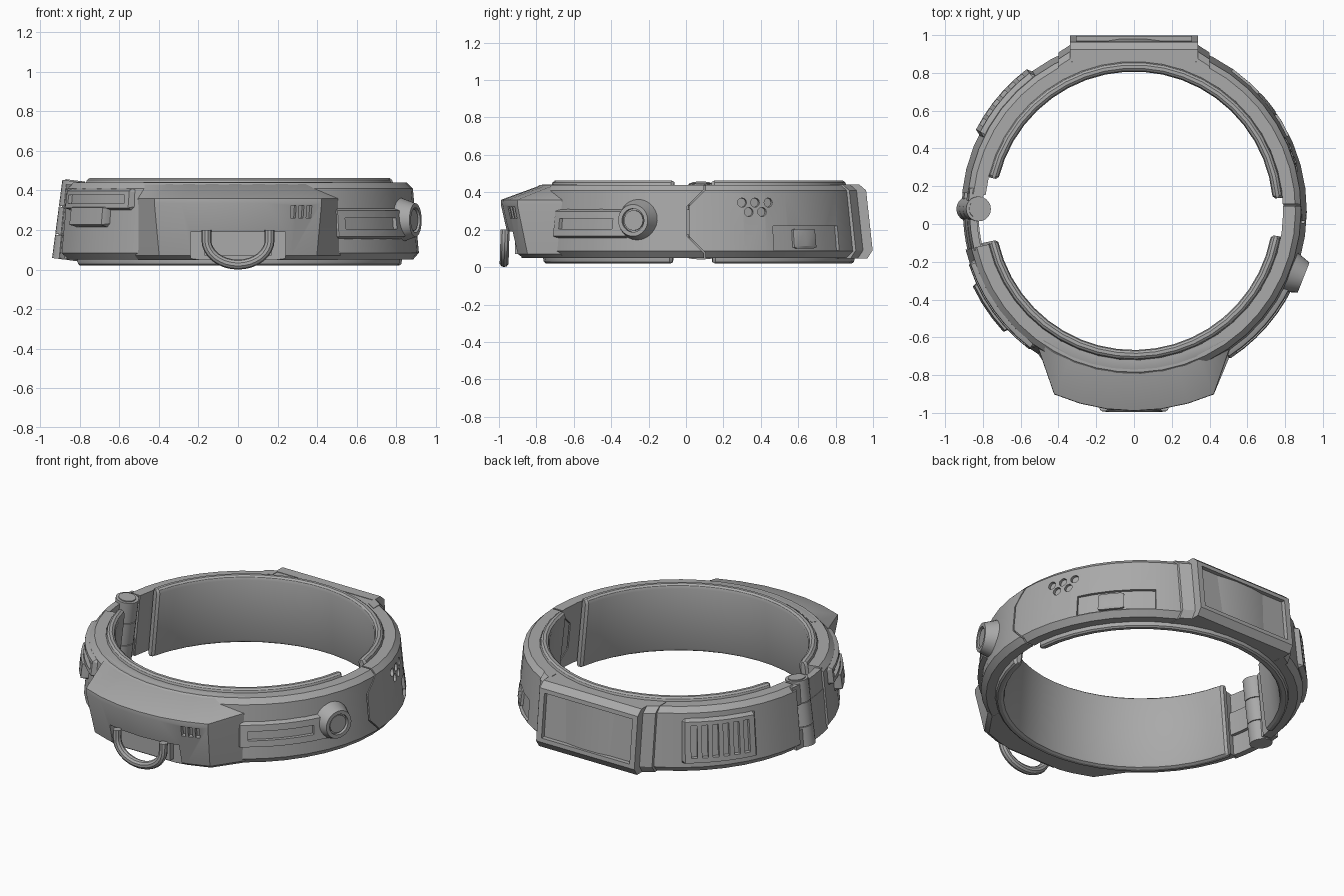
import bpy, bmesh, math
from mathutils import Vector, Matrix

if "Cube" in bpy.data.objects:
    bpy.data.objects.remove(bpy.data.objects["Cube"])

CY = 0.07  # ring centre in y
GREY = bpy.data.materials.new("plain grey")
GREY.diffuse_color = (0.4, 0.4, 0.4, 1)
GREY.use_nodes = True
GREY.node_tree.nodes["Principled BSDF"].inputs["Base Color"].default_value = GREY.diffuse_color


def polar(r, z, a):
    t = math.radians(a)
    return Vector((r * math.cos(t), CY + r * math.sin(t), z))


def rw(z):
    # radius of the slightly conical outer wall
    return 0.923 - 0.094 * z


def make(name, bm):
    bmesh.ops.recalc_face_normals(bm, faces=bm.faces[:])
    me = bpy.data.meshes.new(name)
    bm.to_mesh(me)
    bm.free()
    me.materials.append(GREY)
    ob = bpy.data.objects.new(name, me)
    bpy.context.collection.objects.link(ob)
    return ob


def loft(name, sections):
    bm = bmesh.new()
    rows = [[bm.verts.new(p) for p in s] for s in sections]
    n = len(rows[0])
    for a, b in zip(rows, rows[1:]):
        for i in range(n):
            j = (i + 1) % n
            bm.faces.new((a[i], a[j], b[j], b[i]))
    bm.faces.new(rows[0])
    bm.faces.new(rows[-1][::-1])
    return make(name, bm)


def arc(name, prof, a0, a1, step=8):
    n = max(1, round((a1 - a0) / step))
    return loft(name, [[polar(r, z, a0 + (a1 - a0) * i / n) for r, z in prof]
                       for i in range(n + 1)])


def panel(name, z0, z1, a0, a1, h, e=1.2, b=0.012):
    # raised plate on the wall with sloped edges
    def sec(a, k, s):
        lo, hi = z0 + s, z1 - s
        prof = [(rw(lo) - .04, lo), (rw(lo) - .003, lo), (rw(lo) + k, lo + b),
                (rw(hi) + k, hi - b), (rw(hi) - .003, hi), (rw(hi) - .04, hi)]
        return [polar(r, z, a) for r, z in prof]
    n = max(2, round((a1 - a0) / 6))
    mids = [sec(a0 + e + (a1 - a0 - 2 * e) * i / n, h, 0) for i in range(n + 1)]
    return loft(name, [sec(a0, -.003, b / 2)] + mids + [sec(a1, -.003, b / 2)])


def slot(z0, z1, a0, a1, base, far=1.2):
    # curved cutter, floor at base above or below the wall
    return arc("cutter", [(rw(z0) + base, z0), (far, z0), (far, z1), (rw(z1) + base, z1)], a0, a1, 6)


def box(name, lo, hi):
    return loft(name, [[(x, lo[1], lo[2]), (x, hi[1], lo[2]), (x, hi[1], hi[2]), (x, lo[1], hi[2])]
                       for x in (lo[0], hi[0])])


def tube(name, p0, p1, r0, r1, seg=24):
    p0, p1 = Vector(p0), Vector(p1)
    d = p1 - p0
    m = Matrix.Translation((p0 + p1) / 2) @ d.to_track_quat('Z', 'Y').to_matrix().to_4x4()
    bm = bmesh.new()
    bmesh.ops.create_cone(bm, cap_ends=True, segments=seg, radius1=r0, radius2=r1,
                          depth=d.length, matrix=m)
    return make(name, bm)


def cut(ob, cutters):
    for c in cutters:
        mod = ob.modifiers.new("cut", 'BOOLEAN')
        mod.object, mod.operation, mod.solver = c, 'DIFFERENCE', 'EXACT'
    dg = bpy.context.evaluated_depsgraph_get()
    me = bpy.data.meshes.new_from_object(ob.evaluated_get(dg))
    ob.modifiers.clear()
    ob.data = me
    for c in cutters:
        bpy.data.objects.remove(c)


# main band, open at the hinge on the left
band = arc("band", [(.79, .44), (.855, .44), (rw(.41), .41), (rw(.085), .085),
                    (.885, .05), (.83, .05)], -167, 174, 8)
# stepped seam on the right
line = [(.1, .6), (.1, .415), (.01, .325), (.01, .165), (.1, .075), (.1, -.1)]
seam = loft("cutter", [[(x, y - .005, z) for y, z in line] +
                       [(x, y + .005, z) for y, z in reversed(line)] for x in (.7, 1.1)])
cuts = [seam, slot(.09, .22, 26, 55, -.018)]
# five round holes
for y, z in ((.30, .345), (.37, .345), (.44, .345), (.335, .295), (.405, .295)):
    a = math.degrees(math.asin((y - CY) / .89))
    cuts.append(tube("cutter", polar(rw(z) - .02, z, a), polar(rw(z) + .03, z, a), .024, .026, 12))
cut(band, cuts)
panel("recess_key", .10, .205, 34, 43.5, .002)

# soft inner liners
liner = [(.737, .435), (.743, .453), (.755, .462), (.772, .462), (.784, .453), (.79, .435),
         (.834, .045), (.83, .028), (.82, .02), (.80, .02), (.786, .028), (.78, .045)]
for nm, a0, a1 in (("front_liner", -168, -10), ("back_liner", 5, 167)):
    thin = [(r + (.765 + (.44 - z) * .1 - r) * .5, .24 + (z - .24) * .97) for r, z in liner]
    n = 20
    secs = [[polar(r, z, a0) for r, z in thin]]
    secs += [[polar(r, z, a0 + 1 + (a1 - a0 - 2) * i / n) for r, z in liner] for i in range(n + 1)]
    secs += [[polar(r, z, a1) for r, z in thin]]
    loft(nm, secs)

# front housing
full = [(.80, .442), (.835, .442), (1.058, .36), (1.06, .335), (1.0, .07), (.97, .048), (.82, .048)]
ends = [(.80, .442), (.835, .442), (.884, .36), (.886, .335), (.905, .07), (.88, .048), (.82, .048)]
angs = [-23.5 + 47 * i / 6 for i in range(7)]
housing = loft("front_housing",
               [[polar(r, z, -90 - 35) for r, z in ends]] +
               [[polar(r, z, -90 + a) for r, z in full] for a in angs] +
               [[polar(r, z, -90 + 35) for r, z in ends]])
cuts = [box("cutter", (-.24, -1.2, -.1), (.24, -.88, .19))]
for x in (.28, .32, .36):
    a = -90 + math.degrees(math.asin(x / 1.05))
    cuts.append(arc("cutter", [(1.01, .26), (1.2, .26), (1.2, .325), (1.025, .325)], a - .7, a + .7))
cut(housing, cuts)

# pull ring and its mount
path = [(-.16, .20), (-.16, .16)]
path += [(-.16 * math.cos(math.pi * i / 16), .15 - .125 * math.sin(math.pi * i / 16)) for i in range(17)]
path += [(.16, .16), (.16, .20)]
cu = bpy.data.curves.new("pull_ring", 'CURVE')
cu.dimensions, cu.bevel_depth, cu.bevel_resolution, cu.use_fill_caps = '3D', .025, 3, True
sp = cu.splines.new('POLY')
sp.points.add(len(path) - 1)
for p, (x, z) in zip(sp.points, path):
    p.co = (x, -.955 - .02 * (1 - z / .2) * 0.3 - .012, z, 1)
tmp = bpy.data.objects.new("tmp", cu)
bpy.context.collection.objects.link(tmp)
me = bpy.data.meshes.new_from_object(tmp.evaluated_get(bpy.context.evaluated_depsgraph_get()))
bpy.data.objects.remove(tmp)
me.materials.clear()
me.materials.append(GREY)
bpy.context.collection.objects.link(bpy.data.objects.new("pull_ring", me))
box("ring_mount", (-.17, -.915, .07), (.17, -.86, .195))

# right slide track and round button
track = panel("slide_track", .155, .31, -58, -24, .025)
cut(track, [slot(.205, .26, -54, -30, .004)])
BA, BZ = -21.5, .25
button = tube("button", polar(.87, BZ, BA), polar(.965, BZ, BA), .118, .085, 28)
cut(button, [tube("cutter", polar(.945, BZ, BA), polar(1.05, BZ, BA), .063, .063, 28)])
tube("button_core", polar(.90, BZ, BA), polar(.957, BZ, BA), .054, .054, 28)

# left slotted plate and latch tab
plate = panel("left_plate", .30, .41, -163, -126, .025)
cut(plate, [slot(.335, .378, -160, -129, .004)])
panel("latch_tab", .215, .325, -156, -136, .04)

# back left vent plate
vent = panel("vent_plate", .11, .38, 126, 154, .028)
cut(vent, [slot(.15, .345, 129.3 + i * 3.85, 131.5 + i * 3.85, .004) for i in range(6)])

# flat back plate with sunken face
prof = [(.86, .443), (.925, .443), (.963, .41), (.998, .09), (.97, .047), (.89, .047)]
back = loft("back_plate", [[(x, y, z) for y, z in prof] for x in (-.34, .34)])
sunk = [(.968, .115), (1.2, .115), (1.2, .385), (.94, .385)]
cut(back, [loft("cutter", [[(x, y, z) for y, z in sunk] for x in (-.305, .305)])])
for s in (-1, 1):
    loft("back_plate_side", [[(s * x, y - d, z) for y, z in prof]
                             for x, d in ((.33, .045), (.40, .09))])

# hinge pin barrel, leaning with the wall
lo, hi = Vector((-.875, .08, .05)), Vector((-.823, .08, .445))
for nm, t0, t1 in (("lower_knuckle", 0, .3), ("middle_knuckle", .31, .66), ("upper_knuckle", .67, 1)):
    tube(nm, lo.lerp(hi, t0), lo.lerp(hi, t1), .066, .066, 20)
tube("hinge_pin", lo.lerp(hi, .02), hi + Vector((0, 0, .006)), .05, .05, 20)


def lug(name, z0, z1, a0, a1, t0, t1):
    arc(name, [(rw(z0) - t0, z0), (rw(z0) - t1, z0), (rw(z1) - t1, z1), (rw(z1) - t0, z1)], a0, a1, 4)


lug("rear_lug_top", .315, .435, 172, 180, .08, .005)
lug("rear_lug_bottom", .055, .165, 172, 180, .08, .005)
lug("front_lug", .172, .308, 180, 194, .07, .01)
lug("hinge_cover", .055, .43, 183, 194, .05, .012)

# smooth shading with sharp edges kept
for o in bpy.context.collection.objects:
    o.select_set(True)
    bpy.context.view_layer.objects.active = o
bpy.ops.object.shade_smooth_by_angle(angle=math.radians(28))
